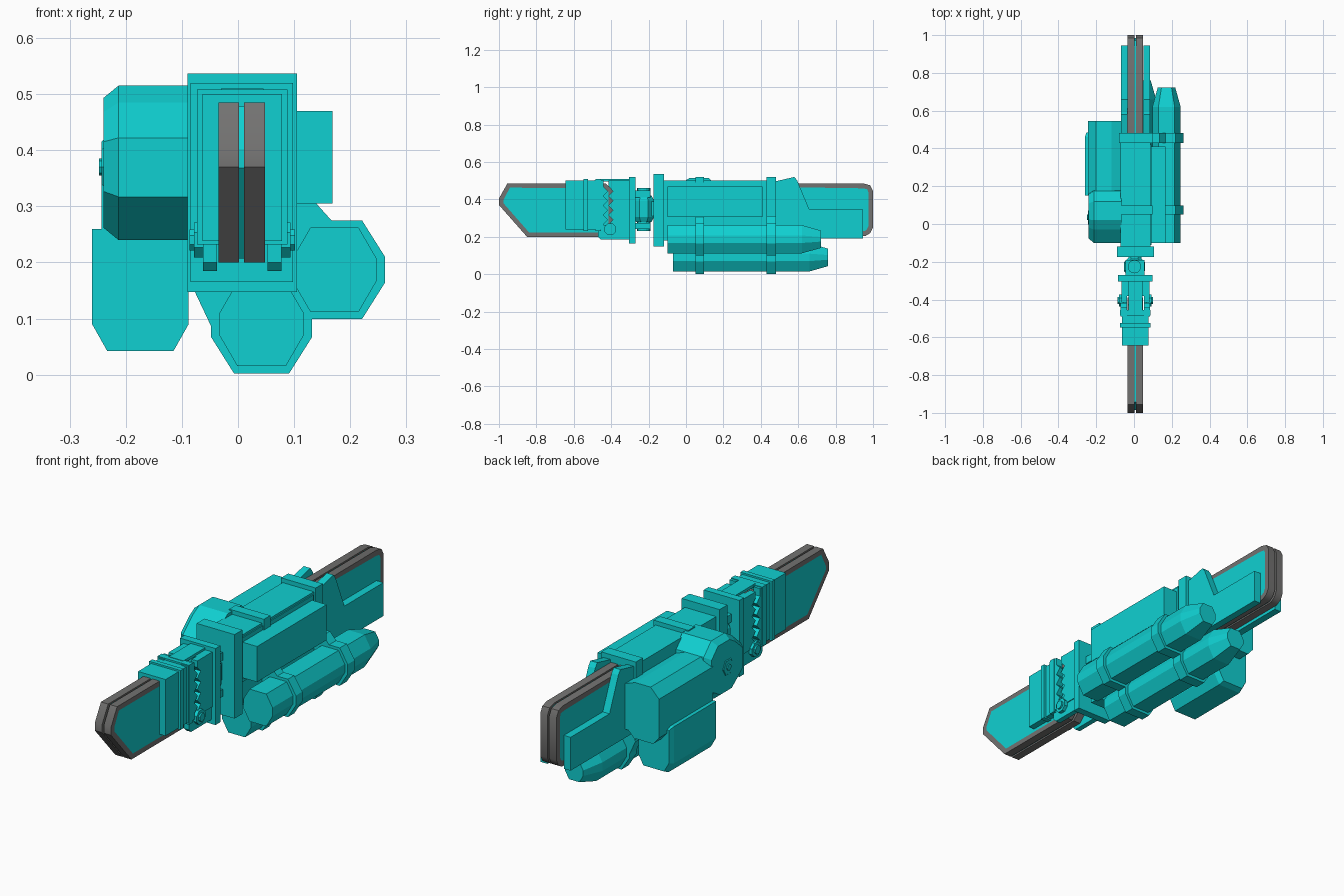
import bpy, bmesh, math
from mathutils import Vector

cube = bpy.data.objects.get("Cube")
if cube:
    bpy.data.objects.remove(cube, do_unlink=True)


def material(name, rgb):
    m = bpy.data.materials.new(name)
    m.use_nodes = True
    m.diffuse_color = (*rgb, 1)
    bsdf = m.node_tree.nodes["Principled BSDF"]
    bsdf.inputs["Base Color"].default_value = (*rgb, 1)
    bsdf.inputs["Roughness"].default_value = 0.6
    return m


TEAL = material("teal", (0.005, 0.63, 0.64))
GRAY = material("dark gray", (0.17, 0.168, 0.165))
MID = 0.0075  # centre plane of the body


def loft(name, profile, axis, sections, mat=TEAL, inset=None):
    """Sweep a profile along an axis; sections are (position, scale)."""
    us, vs = zip(*profile)
    cu, cv = (min(us) + max(us)) / 2, (min(vs) + max(vs)) / 2
    bm = bmesh.new()
    rings = []
    for pos, s in sections:
        ring = []
        for u, v in profile:
            p = [cu + (u - cu) * s, cv + (v - cv) * s]
            p.insert("xyz".index(axis), pos)
            ring.append(bm.verts.new(Vector(p)))
        rings.append(ring)
    caps = [bm.faces.new(rings[0]), bm.faces.new(rings[-1])]
    n = len(profile)
    for a, b in zip(rings, rings[1:]):
        for i in range(n):
            j = (i + 1) % n
            bm.faces.new((a[i], a[j], b[j], b[i]))
    bmesh.ops.recalc_face_normals(bm, faces=bm.faces)
    if inset:
        bmesh.ops.inset_individual(bm, faces=caps, thickness=inset)
        for f in caps:
            f.material_index = 1
    me = bpy.data.meshes.new(name)
    bm.to_mesh(me)
    bm.free()
    me.materials.append(mat)
    if inset:
        me.materials.append(TEAL)
    ob = bpy.data.objects.new(name, me)
    bpy.context.collection.objects.link(ob)
    return ob


def box(name, x, y, z, mat=TEAL):
    return loft(name, [(x[0], y[0]), (x[1], y[0]), (x[1], y[1]), (x[0], y[1])],
                "z", [(z[0], 1), (z[1], 1)], mat)


def sides(name, profile, inner, outer):
    """Matching side plates, mirrored about the centre plane."""
    for side, s in (("left", 1), ("right", -1)):
        loft(f"{name}_{side}", profile, "x", [(MID + s * inner, 1), (MID + s * outer, 1)])


def octagon(cx, cz, w, h, flat_u, flat_v):
    q = [(flat_u, h), (w, flat_v), (w, -flat_v), (flat_u, -h)]
    return [(cx + u, cz + v) for u, v in q] + [(cx - u, cz + v) for u, v in reversed(q)]


def circle(cu, cv, r, n, turn=0):
    return [(cu + r * math.cos(turn + math.tau * i / n),
             cv + r * math.sin(turn + math.tau * i / n)) for i in range(n)]


# Twin-rail blades with inset side plates
front_profile = [(-1, .37), (-1, .405), (-.955, .485), (-.43, .485),
                 (-.39, .45), (-.39, .23), (-.42, .2), (-.85, .2)]
rear_profile = [(.44, .485), (.95, .485), (.985, .475), (1, .445),
                (1, .25), (.985, .22), (.96, .205), (.44, .205)]
blades = []
for end, prof in (("front", front_profile), ("rear", rear_profile)):
    for side, x0, x1 in (("right", -.035, .002), ("left", .011, .048)):
        blades.append(loft(f"{end}_blade_{side}", prof, "x", [(x0, 1), (x1, 1)], GRAY, .026))
    loft(f"{end}_blade_core", prof, "x", [(-.01, .95), (.02, .95)])
bpy.ops.object.select_all(action="DESELECT")
for ob in blades:
    ob.select_set(True)
bpy.context.view_layer.objects.active = blades[0]
bpy.ops.object.shade_smooth_by_angle(angle=math.radians(40))

# Main body, front flange and side panel
box("body", (-.072, .088), (-.13, .46), (.18, .5))
box("front_flange", (-.09, .105), (-.175, -.118), (.147, .537))
box("panel_frame", (.08, .093), (-.11, .42), (.285, .49))
box("side_panel", (.085, .168), (-.1, .41), (.305, .47))

# Rear guard plates with an upright horn
sides("rear_guard", [(.44, .19), (.945, .19), (.945, .345), (.66, .345),
                     (.595, .5), (.58, .52), (.45, .49)], .042, .077)

# Side tanks with tapered noses
tanks = {"upper": ((.172, .187), -.1, .62, .722), "lower": ((.042, .09), -.07, .66, .76)}
for name, ((cx, cz), y0, y1, y2) in tanks.items():
    prof = octagon(cx, cz, .075, .075, .043, .02)
    loft(name + "_tank", prof, "y", [(y0, 1), (y1, 1), (y2, .62)])

# Straps around the body and tanks
for name, y0, y1 in (("front", .05, .097), ("rear", .43, .482)):
    box(name + "_body_strap", (-.08, .098), (y0, y1), (.16, .52))
    for tank, ((cx, cz), *_) in tanks.items():
        loft(f"{name}_{tank}_strap", octagon(cx, cz, .09, .088, .049, .023),
             "y", [(y0, 1), (y1, 1)])
    loft(name + "_strap_web", [(-.078, .15), (-.045, .08), (.12, .1), (.18, .26),
                               (.135, .31), (.0, .31)], "y", [(y0, 1), (y1, 1)])

# Clevis joint between body and clamp
pivot = -.226
loft("joint_hub", circle(MID - .005, pivot, .06, 8, math.pi / 8), "z",
     [(.28, .75), (.305, 1), (.395, 1), (.42, .75)])
loft("joint_pin", circle(MID - .005, pivot, .035, 16), "z", [(.23, 1), (.46, 1)])
for name, z0, z1 in (("upper", .41, .447), ("lower", .242, .275)):
    box(name + "_clevis", (-.045, .055), (-.28, -.19), (z0, z1))
box("joint_tongue", (-.03, .04), (-.21, -.16), (.31, .39))

# Rear half of the clamp
box("clamp_collar", (-.085, .098), (-.305, -.27), (.165, .52))
box("clamp_block", (-.062, .077), (-.38, -.29), (.235, .5))
box("clamp_top_bar", (-.03, .045), (-.465, -.29), (.497, .51))

# Toothed jaws on both sides
steps = 9
zig = [.265 + .205 * i / (steps - 1) for i in range(steps)]
tooth = [.025 * (i % 2) for i in range(steps)]
front_edge = [(-.442 + t, z) for t, z in zip(tooth, zig)]
rear_edge = [(-.415 + t, z) for t, z in zip(tooth, zig)]
sides("front_jaw", [(-.49, .24), (-.442, .24)] + front_edge + [(-.442, .505), (-.49, .505)], .045, .078)
sides("rear_jaw", [(-.29, .245), (-.4, .245)] + rear_edge + [(-.415, .5), (-.29, .5)], .045, .074)
sides("jaw_hinge_plate", [(-.47, .2), (-.455, .185), (-.29, .185), (-.29, .262), (-.47, .262)], .045, .07)
sides("jaw_hinge_boss", circle(-.405, .24, .034, 8, math.pi / 8), .06, .086)
sides("jaw_hinge_bolt", circle(-.405, .24, .02, 8, math.pi / 8), .08, .094)

# Front sleeve of the clamp
box("front_sleeve", (-.063, .078), (-.643, -.46), (.238, .5))
for name, y0, y1 in (("front", -.547, -.525), ("rear", -.485, -.455)):
    box(name + "_sleeve_band", (-.073, .088), (y0, y1), (.232, .508))

# Drum housing on the right side
drum = [(-.1, .317), (-.1, .422), (-.03, .485), (.02, .515), (.12, .515),
        (.175, .46), (.19, .37), (.17, .28), (.1, .24), (0, .24)]
loft("drum_housing", drum, "x", [(-.065, 1), (-.213, 1), (-.24, .84)])
loft("drum_boss", circle(.035, .37, .045, 6), "x", [(-.235, 1), (-.243, .8)])
loft("drum_bolt", circle(.035, .37, .015, 8), "x", [(-.24, 1), (-.248, 1)])

# Rear pod and hanging box
loft("rear_pod", [(-.243, .235), (-.213, .2), (-.115, .2), (-.085, .23), (-.065, .23),
                  (-.065, .44), (-.12, .46), (-.2, .46), (-.243, .415)],
     "y", [(.15, 1), (.545, 1)])
loft("hanging_box", [(-.26, .26), (-.26, .09), (-.233, .042), (-.115, .042),
                     (-.088, .09), (-.088, .26)], "y", [(.15, 1), (.46, 1), (.485, .9)])
